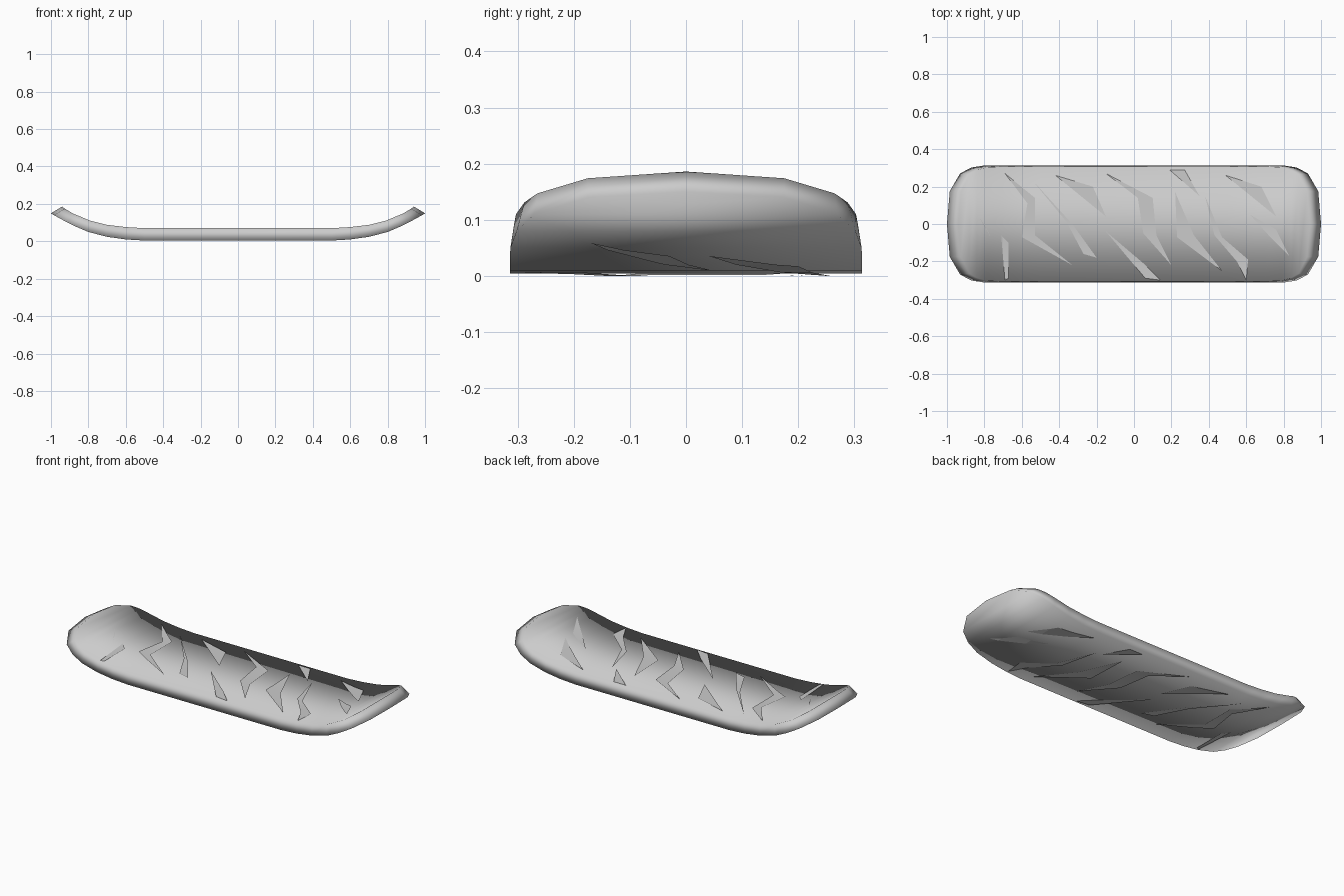
import bpy, bmesh

if "Cube" in bpy.data.objects:
    bpy.data.objects.remove(bpy.data.objects["Cube"])

# Half profiles (x, half width, height), from the flat middle to the nose
BOTTOM = [(0.5, .314, .004), (0.6, .314, .010), (0.7, .314, .024), (0.8, .313, .050),
          (0.87, .302, .080), (0.93, .27, .110), (0.985, .175, .140), (1.0, 0, .150)]
TOP = [(0.5, .308, .070), (0.6, .308, .076), (0.7, .307, .088), (0.79, .303, .110),
       (0.84, .288, .131), (0.88, .265, .147), (0.925, .175, .174), (0.94, 0, .186)]


def height(profile, x):
    """Surface height of a profile at x."""
    x = abs(x)
    if x <= profile[0][0]:
        return profile[0][2]
    for (x0, _, z0), (x1, _, z1) in zip(profile, profile[1:]):
        if x <= x1:
            return z0 + (z1 - z0) * (x - x0) / (x1 - x0)
    return profile[-1][2]


def finish(bm, name, smooth):
    me = bpy.data.meshes.new(name)
    bm.to_mesh(me)
    bm.free()
    for p in me.polygons:
        p.use_smooth = smooth
    ob = bpy.data.objects.new(name, me)
    bpy.context.collection.objects.link(ob)
    return ob


# Board deck: strips across the board for each skin, joined by the rim
bm = bmesh.new()
loops = []
for prof in (BOTTOM, TOP):
    full = [(-x, y, z) for x, y, z in reversed(prof)] + prof
    right, left = [], []
    for x, y, z in full:
        a = bm.verts.new((x, -y, z))
        right.append(a)
        left.append(bm.verts.new((x, y, z)) if y else a)
    for i in range(len(full) - 1):
        quad = [right[i], right[i + 1], left[i + 1], left[i]]
        bm.faces.new(list(dict.fromkeys(quad)))
    loops.append(right + left[-2:0:-1])
low, high = loops
for i in range(len(low)):
    j = (i + 1) % len(low)
    bm.faces.new((low[i], low[j], high[j], high[i]))
bmesh.ops.recalc_face_normals(bm, faces=bm.faces)
finish(bm, "board_deck", True)

# Jagged flat shards, repeated on the top and the underside
SHARDS = [
    [(-.69, .27), (-.53, .14), (-.53, -.06), (-.33, -.22), (-.60, -.07), (-.57, .11)],
    [(-.54, .23), (-.33, 0), (-.20, -.18), (-.27, -.16), (-.36, .01)],
    [(-.42, .26), (-.22, .20), (-.15, .04)],
    [(-.15, .27), (.10, .14), (.12, -.06), (.20, -.22), (.05, -.05), (.02, .14)],
    [(-.15, -.04), (.05, -.21), (.14, -.30), (.06, -.29)],
    [(.19, .29), (.27, .29), (.35, .15)],
    [(.22, .17), (.32, -.06), (.47, -.25), (.23, -.07)],
    [(.38, .15), (.47, -.07), (.61, -.19), (.60, -.30), (.55, -.20), (.43, -.06)],
    [(.49, .26), (.68, .20), (.76, .04)],
    [(.62, .05), (.76, -.03), (.83, -.17), (.72, -.06)],
    [(-.83, .04), (-.76, -.08), (-.79, -.02)],
    [(-.71, -.06), (-.67, -.10), (-.67, -.29), (-.69, -.30)],
]
for name, prof, lift in (("top_shards", TOP, .004), ("underside_shards", BOTTOM, -.004)):
    bm = bmesh.new()
    for pts in SHARDS:
        bm.faces.new([bm.verts.new((x, y, 0)) for x, y in pts])
    bmesh.ops.triangulate(bm, faces=bm.faces[:])
    for x, _, _ in prof:
        for s in (-1, 1):
            bmesh.ops.bisect_plane(bm, geom=bm.verts[:] + bm.edges[:] + bm.faces[:],
                                   plane_co=(s * x, 0, 0), plane_no=(1, 0, 0))
    for v in bm.verts:
        v.co.z = height(prof, v.co.x) + lift
    bm.normal_update()
    flip = [f for f in bm.faces if f.normal.z * lift < 0]
    bmesh.ops.reverse_faces(bm, faces=flip)
    finish(bm, name, False)
